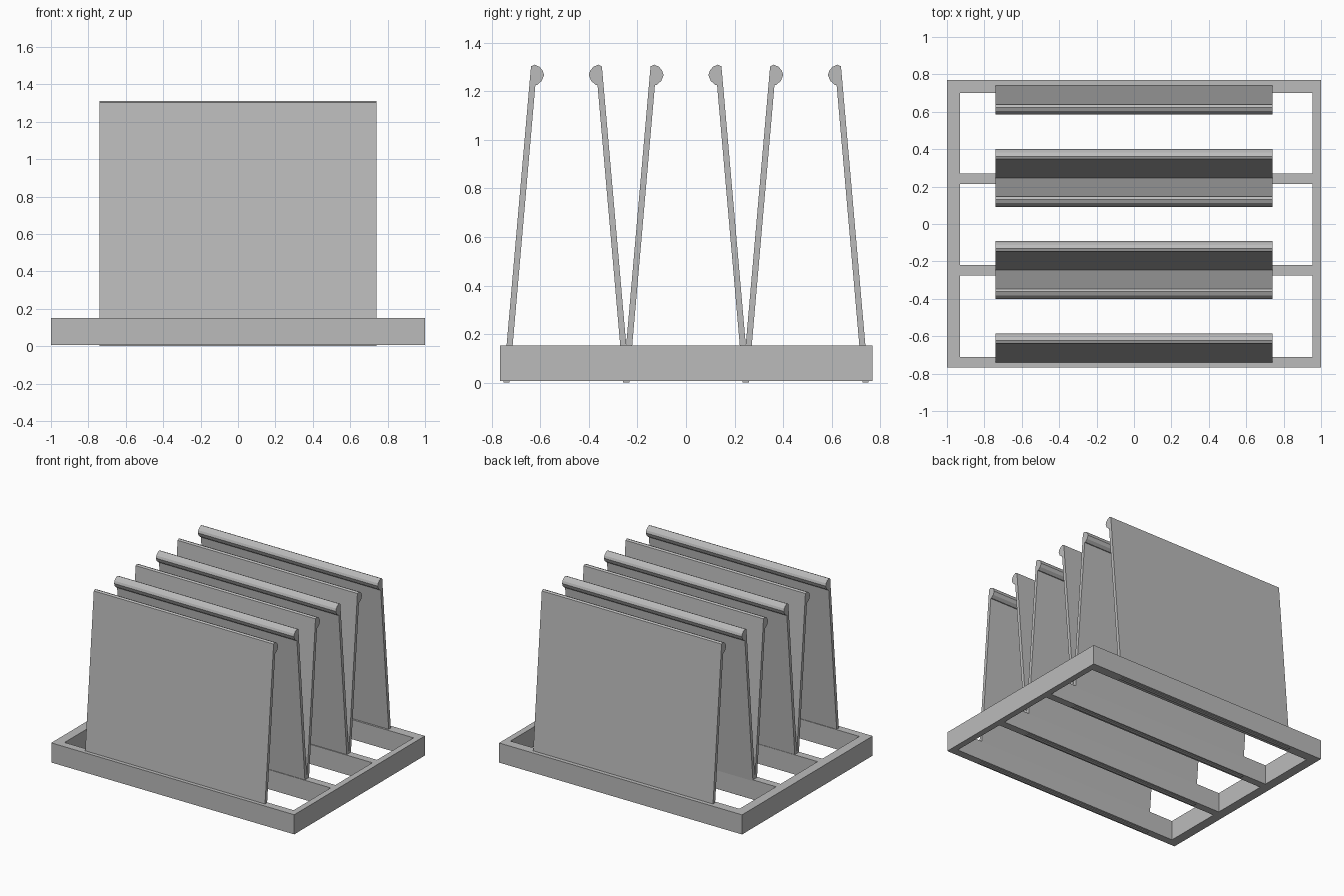
import bpy, bmesh

cube = bpy.data.objects.get("Cube")
if cube:
    bpy.data.objects.remove(cube, do_unlink=True)

GREY = (0.5, 0.5, 0.5, 1)
grey = bpy.data.materials.new("light grey")
grey.use_nodes = True
grey.diffuse_color = GREY
grey.node_tree.nodes["Principled BSDF"].inputs["Base Color"].default_value = GREY


def add_object(name, bm):
    bmesh.ops.recalc_face_normals(bm, faces=bm.faces)
    mesh = bpy.data.meshes.new(name)
    bm.to_mesh(mesh)
    bm.free()
    mesh.materials.append(grey)
    obj = bpy.data.objects.new(name, mesh)
    bpy.context.collection.objects.link(obj)
    return obj


def extrude_faces(bm, offset):
    result = bmesh.ops.extrude_face_region(bm, geom=bm.faces[:], use_keep_orig=True)
    verts = [g for g in result["geom"] if isinstance(g, bmesh.types.BMVert)]
    bmesh.ops.translate(bm, verts=verts, vec=offset)


# Base frame: plan grid with three open slots, extruded upwards
BOTTOM, TOP = 0.006, 0.152
x_cuts = [-1, -0.93, 0.955, 1]
y_cuts = [-0.767, -0.71, -0.275, -0.219, 0.215, 0.27, 0.70, 0.769]
bm = bmesh.new()
grid = [[bm.verts.new((x, y, BOTTOM)) for y in y_cuts] for x in x_cuts]
for i in range(len(x_cuts) - 1):
    for j in range(len(y_cuts) - 1):
        if i == 1 and j % 2 == 1:
            continue
        bm.faces.new((grid[i][j], grid[i + 1][j], grid[i + 1][j + 1], grid[i][j + 1]))
extrude_faces(bm, (0, 0, TOP - BOTTOM))
add_object("base_frame", bm)

# Leaning divider with a half-round bead on its inner top edge
HALF_WIDTH = 0.74
PITCH = 0.4925
profile = [(-0.260, 0), (-0.146, 1.303), (-0.131, 1.31), (-0.111, 1.301),
           (-0.098, 1.285), (-0.092, 1.267), (-0.102, 1.243), (-0.121, 1.226),
           (-0.128, 1.226), (-0.235, 0)]


def divider(name, centre, side):
    bm = bmesh.new()
    bm.faces.new([bm.verts.new((-HALF_WIDTH, centre + side * y, z)) for y, z in profile])
    extrude_faces(bm, (2 * HALF_WIDTH, 0, 0))
    add_object(name, bm)


# Each slot holds a mirrored pair of dividers
for slot, label in zip((-1, 0, 1), ("front", "middle", "back")):
    divider(label + "_slot_front_divider", slot * PITCH, 1)
    divider(label + "_slot_back_divider", slot * PITCH, -1)
